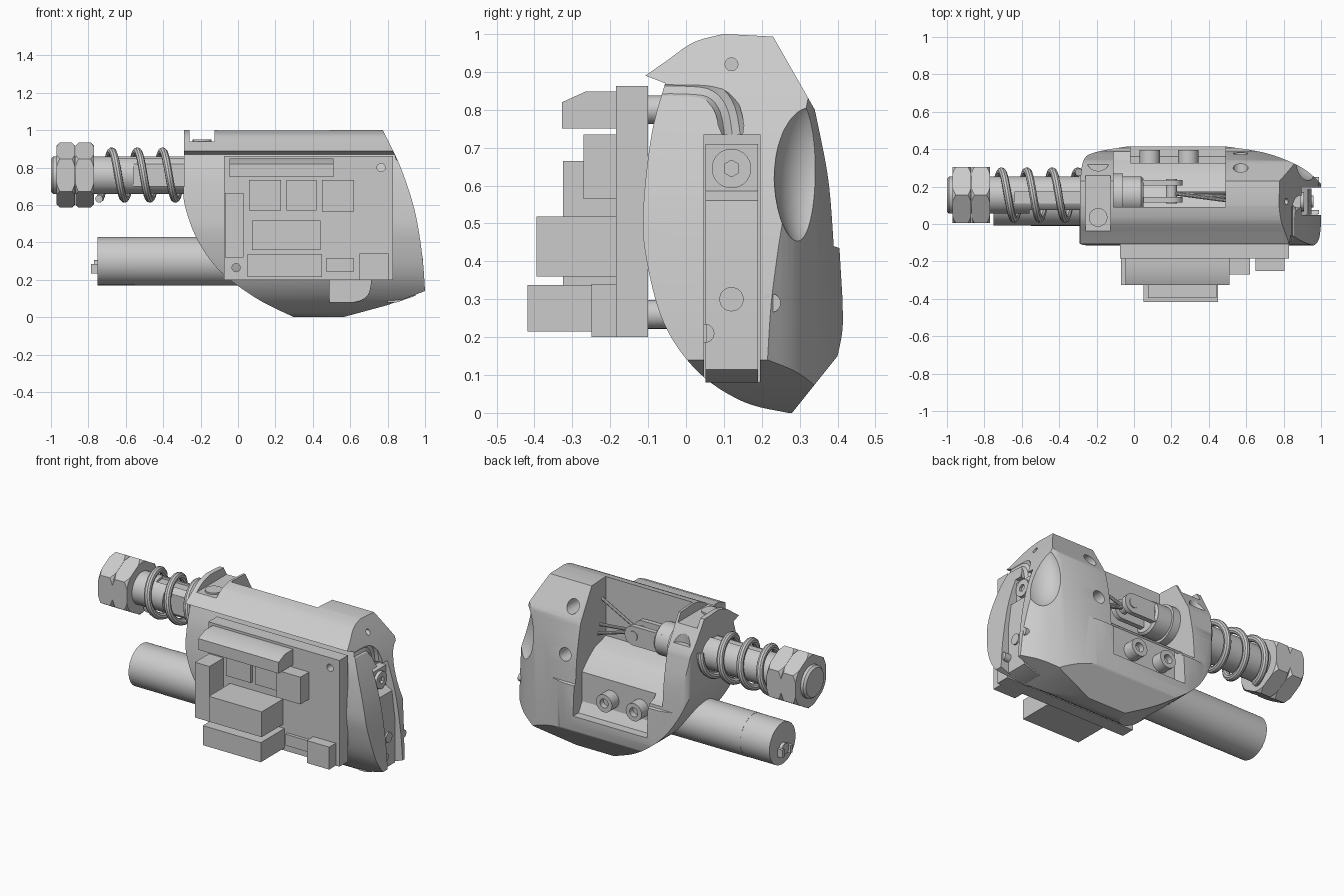
import bpy, bmesh
from math import sin, cos, pi
from mathutils import Vector

if "Cube" in bpy.data.objects:
    bpy.data.objects.remove(bpy.data.objects["Cube"])

AX = {'x': lambda u, v, w: (w, u, v), 'y': lambda u, v, w: (u, w, v), 'z': lambda u, v, w: (u, v, w)}

def prism(name, pts, axis, a, b):
    """Extrude a 2D profile along an axis from a to b."""
    bm = bmesh.new()
    lo = [bm.verts.new(AX[axis](u, v, a)) for u, v in pts]
    hi = [bm.verts.new(AX[axis](u, v, b)) for u, v in pts]
    bm.faces.new(lo)
    bm.faces.new(hi[::-1])
    n = len(pts)
    for i in range(n):
        bm.faces.new((lo[i], lo[(i + 1) % n], hi[(i + 1) % n], hi[i]))
    bmesh.ops.recalc_face_normals(bm, faces=bm.faces)
    me = bpy.data.meshes.new(name)
    bm.to_mesh(me)
    bm.free()
    ob = bpy.data.objects.new(name, me)
    bpy.context.collection.objects.link(ob)
    return ob

def cyl(name, axis, c, r, a, b, n=40):
    return prism(name, [(c[0] + r * cos(pi / 2 + 2 * pi * i / n), c[1] + r * sin(pi / 2 + 2 * pi * i / n))
                        for i in range(n)], axis, a, b)

def box(name, x, y, z):
    return prism(name, [(x[0], y[0]), (x[1], y[0]), (x[1], y[1]), (x[0], y[1])], 'z', *z)

def curve(pts, n=6):
    """Catmull-Rom smoothing of an open run of points."""
    p = [Vector(q) for q in [pts[0]] + pts + [pts[-1]]]
    out = []
    for i in range(1, len(p) - 2):
        for k in range(n):
            t = k / n
            out.append(tuple(0.5 * (2 * p[i] + (p[i + 1] - p[i - 1]) * t
                       + (2 * p[i - 1] - 5 * p[i] + 4 * p[i + 1] - p[i + 2]) * t * t
                       + (3 * p[i] - p[i - 1] - 3 * p[i + 1] + p[i + 2]) * t ** 3)))
    return out + [tuple(pts[-1])]

def apply_mod(ob, name):
    bpy.context.view_layer.objects.active = ob
    bpy.ops.object.modifier_apply(modifier=name)

def bevel(ob, width):
    m = ob.modifiers.new('bev', 'BEVEL')
    m.width, m.limit_method, m.angle_limit = width, 'ANGLE', 1.0
    apply_mod(ob, 'bev')

def boolean(ob, tool, op='DIFFERENCE'):
    tool.hide_render = True
    m = ob.modifiers.new('cut', 'BOOLEAN')
    m.object, m.operation, m.solver = tool, op, 'EXACT'
    apply_mod(ob, 'cut')
    bpy.data.objects.remove(tool)

def tube(name, pts, r):
    cu = bpy.data.curves.new(name, 'CURVE')
    cu.dimensions, cu.bevel_depth, cu.bevel_resolution, cu.use_fill_caps = '3D', r, 3, True
    s = cu.splines.new('POLY')
    s.points.add(len(pts) - 1)
    for q, p in zip(s.points, pts):
        q.co = (*p, 1)
    ob = bpy.data.objects.new(name, cu)
    bpy.context.collection.objects.link(ob)
    bpy.ops.object.select_all(action='DESELECT')
    ob.select_set(True)
    bpy.context.view_layer.objects.active = ob
    bpy.ops.object.convert(target='MESH')
    return bpy.context.view_layer.objects.active

SY, SZ, MY, MZ = 0.155, 0.76, 0.12, 0.30   # shaft and motor axes

# Housing: intersection of front, side and top outlines
housing = prism('housing', [(-0.29, 1.05), (0.75, 1.05)]
    + curve([(0.775, 1.0), (0.87, 0.8), (0.945, 0.57), (0.985, 0.33), (1.0, 0.14)])
    + [(0.8, 0.065), (0.56, 0)]
    + curve([(0.30, 0.0), (0.1, 0.1), (-0.1, 0.25), (-0.22, 0.42), (-0.285, 0.6), (-0.29, 0.7)]), 'y', -0.2, 0.6)
side = prism('side_tool', curve([(-0.107, 0.89), (-0.05, 0.93), (0.02, 0.978), (0.1, 1.0)])
    + [(0.23, 0.993)] + curve([(0.34, 0.8), (0.375, 0.62), (0.39, 0.44)]) + [(0.405, 0.435)]
    + curve([(0.413, 0.3), (0.413, 0.22), (0.40, 0.15)]) + [(0.28, 0.0)]
    + curve([(0.27, 0.0), (0.15, 0.03), (0.03, 0.11), (-0.06, 0.24), (-0.107, 0.42),
             (-0.112, 0.55), (-0.09, 0.74), (-0.055, 0.87)]), 'x', -0.5, 1.2)
top = prism('top_tool', [(-0.35, -0.2), (1.05, -0.2), (1.05, 0.19)]
    + curve([(1.0, 0.215), (0.9, 0.3), (0.72, 0.375), (0.5, 0.413), (0.3, 0.43)])
    + curve([(0.0, 0.42), (-0.2, 0.385), (-0.27, 0.34), (-0.29, 0.2)]), 'z', -0.1, 1.2)
boolean(housing, side, 'INTERSECT')
boolean(housing, top, 'INTERSECT')

# Scooped hollow at the back right corner
scoop = bpy.data.meshes.new('scoop')
bm = bmesh.new()
bmesh.ops.create_uvsphere(bm, u_segments=32, v_segments=20, radius=1)
bm.to_mesh(scoop)
bm.free()
scoop = bpy.data.objects.new('scoop_tool', scoop)
bpy.context.collection.objects.link(scoop)
scoop.location, scoop.scale = (0.96, 0.335, 0.64), (0.145, 0.105, 0.22)
bpy.context.view_layer.update()

# Housing cut-outs: mechanism bay, boss pocket, clamp notch, side slot, corner window, holes
cutters = [
    prism('bay', [(0.09, 1.2), (0.09, 0.63)] + curve([(0.2, 0.6), (0.28, 0.54), (0.345, 0.47)])
          + [(0.6, 0.4), (0.6, 1.2)], 'x', -0.11, 0.49),
    prism('pocket', [(0.325, 0.5), (0.325, 0.31), (0.36, 0.25), (0.6, 0.25), (0.6, 0.5)], 'x', -0.02, 0.49),
    box('notch', (-0.26, -0.125), (-0.2, 0.6), (0.94, 1.2)),
    cyl('ear_groove', 'z', (-0.192, 0.35), 0.066, 0.84, 1.2),
    box('side_slot', (0.84, 1.2), (0.048, 0.195), (0.06, 0.735)),
    prism('corner_window', [(0.49, 0.22), (0.49, 0.08), (0.62, 0.08)]
          + curve([(0.66, 0.09), (0.7, 0.13), (0.715, 0.22)]), 'y', -0.3, 0.08),
    cyl('upper_hole', 'y', (0.57, 0.87), 0.04, 0.18, 0.6, 24),
    cyl('lower_hole', 'y', (0.57, 0.6), 0.04, 0.28, 0.6, 24),
    cyl('end_hole', 'x', (0.12, 0.92), 0.017, 0.7, 1.2, 20),
    tube('wire_channel', [(0.875, y, z) for y, z in
         curve([(-0.15, 0.862), (0.0, 0.862), (0.07, 0.85), (0.11, 0.8), (0.125, 0.71)], 4)], 0.035),
    scoop]
for c in cutters:
    boolean(housing, c)

# Circuit board with mounting holes and standoffs
board = box('circuit_board', (-0.075, 0.83), (-0.185, -0.1), (0.2, 0.863))
for i, (x, z) in enumerate([(0.765, 0.8), (-0.01, 0.265)]):
    boolean(board, cyl('board_hole', 'y', (x, z), 0.022, -0.3, 0, 24))
for i, (x, z) in enumerate([(0.7, 0.8), (0.06, 0.8), (0.06, 0.26), (0.7, 0.26)]):
    cyl(f'standoff_{i}', 'y', (x, z), 0.038, -0.11, 0.05, 24)

# Board components: x range, z range, front y
for n, x, z, y in [
        ('side_connector', (-0.07, 0.03), (0.32, 0.665), -0.325), ('chip_left', (0.06, 0.23), (0.57, 0.735), -0.205),
        ('chip_middle', (0.26, 0.42), (0.57, 0.735), -0.205), ('chip_right', (0.45, 0.62), (0.565, 0.735), -0.27),
        ('middle_block', (0.075, 0.44), (0.36, 0.518), -0.395), ('lower_block', (0.05, 0.45), (0.215, 0.337), -0.418),
        ('small_chip', (0.47, 0.62), (0.245, 0.315), -0.205), ('corner_block', (0.65, 0.805), (0.2, 0.34), -0.25)]:
    box(n, x, (y, -0.18), z)
prism('top_connector', [(-0.18, 0.75), (-0.327, 0.75), (-0.327, 0.82), (-0.265, 0.848), (-0.18, 0.848)], 'x', -0.045, 0.51)

# Shaft with keyways, collar and hex nuts
shaft = cyl('shaft', 'x', (SY, SZ), 0.1, -1.0, 0.05, 48)
bevel(shaft, 0.012)
boolean(shaft, box('key_front', (-0.56, -0.28), (0, 0.075), (0.69, 0.83)))
boolean(shaft, box('key_top', (-0.64, -0.28), (0.11, 0.17), (0.845, 1)))
cyl('shaft_collar', 'x', (SY, SZ), 0.115, -0.15, -0.06)
for i, x in enumerate((-0.97, -0.87)):
    nut = cyl(f'hex_nut_{i}', 'x', (SY, SZ), 0.174, x, x + 0.099, 6)
    rim = cyl('rim', 'x', (SY, SZ), 0.175, x, x + 0.099, 48)
    bevel(rim, 0.018)
    boolean(nut, rim, 'INTERSECT')

# Compression spring
turns = [-0.25 + 3.3 * i / 100 for i in range(101)]
tube('spring', [(-0.675 + 0.136 * (t - 0.25), SY + 0.127 * cos(2 * pi * t), SZ + 0.127 * sin(2 * pi * t))
                for t in turns], 0.021)

# Clevis, pin and pull wires inside the bay
eye = [(0.0, 0.70)] + [(0.2 + 0.06 * cos(a), SZ + 0.06 * sin(a)) for a in [pi * (k / 12 - 0.5) for k in range(13)]] + [(0.0, 0.82)]
for i, y in enumerate((0.115, 0.205)):
    prism(f'clevis_plate_{i}', eye, 'y', y, y + 0.03)
cyl('clevis_pin', 'y', (0.2, SZ), 0.03, 0.11, 0.24, 24)
for i, z in enumerate((0.88, 0.72, 0.67)):
    tube(f'pull_wire_{i}', [(0.2, 0.165, SZ), (0.5, 0.125 + 0.02 * i, z)], 0.01)

# Clamp screw at the notch
cyl('clamp_screw', 'z', (-0.192, 0.035), 0.05, 0.85, 0.95, 24)

# Screw bosses on the back
for i, x in enumerate((0.085, 0.29)):
    boss = cyl(f'screw_boss_{i}', 'y', (x, 0.375), 0.055, 0.3, 0.395, 32)
    boolean(boss, cyl('socket', 'y', (x, 0.375), 0.028, 0.36, 0.5, 24))

# Motor with rear cap, bearing and terminals
cyl('motor_body', 'x', (MY, MZ), 0.13, -0.55, 0.1, 56)
cyl('motor_cap', 'x', (MY, MZ), 0.129, -0.75, -0.55, 56)
cyl('motor_bearing', 'x', (MY, MZ - 0.03), 0.035, -0.77, -0.75, 24)
for i, y in enumerate((0.07, 0.15)):
    box(f'motor_terminal_{i}', (-0.785, -0.75), (y, y + 0.02), (0.235, 0.285))

# Side plate with socket screw, pivot and small screws
prism('side_plate', [(0.8, 0.08), (0.85, 0.08), (0.95, 0.115), (0.95, 0.4), (0.93, 0.56), (0.89, 0.585),
                     (0.89, 0.71), (0.82, 0.71)], 'y', 0.052, 0.19)
head = cyl('socket_screw', 'x', (0.12, 0.645), 0.052, 0.88, 0.91)
boolean(head, cyl('hex', 'x', (0.12, 0.645), 0.022, 0.895, 1, 6))
cyl('pivot_pin', 'x', (0.12, 0.3), 0.032, 0.9, 0.96, 32)
for i, (y, z, x) in enumerate([(0.225, 0.29, 0.988), (0.05, 0.21, 0.99)]):
    screw = cyl(f'slotted_screw_{i}', 'x', (y, z), 0.025, 0.92, x, 24)
    boolean(screw, box('slot', (x - 0.01, 1.1), (y - 0.004, y + 0.004), (z - 0.1, z + 0.1)))

# Smooth shading with crisp edges
bpy.ops.object.select_all(action='SELECT')
bpy.context.view_layer.objects.active = housing
bpy.ops.object.shade_smooth_by_angle(angle=0.5)
